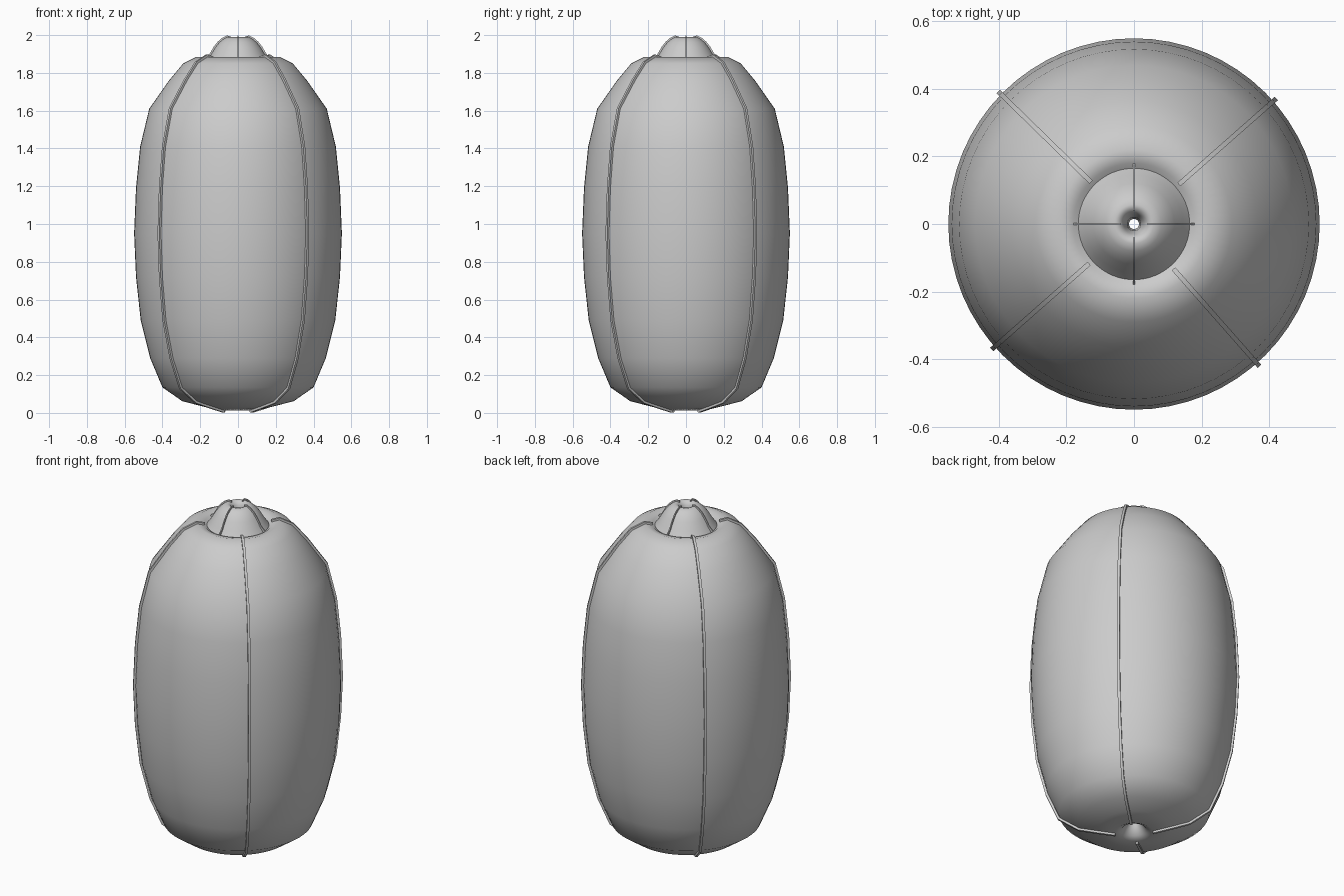
import bpy, bmesh
from math import sin, cos, pi, radians
from mathutils import Vector

if "Cube" in bpy.data.objects:
    bpy.data.objects.remove(bpy.data.objects["Cube"])


def finish(bm, name, angle):
    bmesh.ops.recalc_face_normals(bm, faces=bm.faces)
    me = bpy.data.meshes.new(name)
    bm.to_mesh(me)
    bm.free()
    ob = bpy.data.objects.new(name, me)
    bpy.context.collection.objects.link(ob)
    bpy.ops.object.select_all(action='DESELECT')
    ob.select_set(True)
    bpy.context.view_layer.objects.active = ob
    bpy.ops.object.shade_smooth_by_angle(angle=radians(angle))
    return ob


def lathe(name, profile, closed=False, n=64):
    bm = bmesh.new()
    rings = [[bm.verts.new((r * cos(2 * pi * i / n), r * sin(2 * pi * i / n), z))
              for i in range(n)] for r, z in profile]
    pairs = list(zip(rings, rings[1:]))
    if closed:
        pairs.append((rings[-1], rings[0]))
    for a, b in pairs:
        for i in range(n):
            j = (i + 1) % n
            bm.faces.new((a[i], a[j], b[j], b[i]))
    return finish(bm, name, 60)


def rib(name, path, azimuth, w, lift, depth):
    """Thin rectangular strip following a profile, raised along its outward normal."""
    out = Vector((cos(azimuth), sin(azimuth), 0))
    side = Vector((-out.y, out.x, 0))
    pts = [Vector(p) for p in path]
    bm = bmesh.new()
    rings = []
    for k, p in enumerate(pts):
        t = (pts[min(k + 1, len(pts) - 1)] - pts[max(k - 1, 0)]).normalized()
        nrm = Vector((t.y, -t.x))
        ring = []
        for s, h in ((-1, -depth), (1, -depth), (1, lift), (-1, lift)):
            q = p + nrm * h
            ring.append(bm.verts.new(out * q.x + side * s * w / 2 + Vector((0, 0, q.y))))
        rings.append(ring)
    for a, b in zip(rings, rings[1:]):
        for i in range(4):
            j = (i + 1) % 4
            bm.faces.new((a[i], a[j], b[j], b[i]))
    bm.faces.new(rings[0])
    bm.faces.new(rings[-1])
    return finish(bm, name, 40)


# Body: barrel shape, dimpled at both poles, with a narrow central channel
outer = [(0.10, 0.013), (0.19, 0.035), (0.295, 0.062), (0.40, 0.135), (0.465, 0.29),
         (0.515, 0.49), (0.54, 0.72), (0.55, 0.95), (0.54, 1.19), (0.518, 1.41),
         (0.47, 1.61), (0.365, 1.76), (0.29, 1.85), (0.22, 1.885), (0.18, 1.875)]
body = [(0.018, 0.16), (0.035, 0.07), (0.065, 0.03)] + outer + \
       [(0.12, 1.82), (0.06, 1.74), (0.018, 1.62)]
lathe("body", body, closed=True)

# Cap: small flared bell with a hole in the middle
cap_outer = [(0.165, 1.865), (0.145, 1.893), (0.12, 1.935), (0.10, 1.96), (0.08, 1.977), (0.058, 1.989),
             (0.042, 1.985)]
lathe("cap", cap_outer + [(0.03, 1.965), (0.02, 1.92), (0.015, 1.84)])

# Four seams running down the body
for i, a in enumerate((41.4, 135.7, 221.4, 311.4)):
    rib(f"body_seam_{i + 1}", outer, radians(a), 0.014, 0.012, 0.01)

# Four fine ribs on the cap
for i in range(4):
    rib(f"cap_rib_{i + 1}", [(0.175, 1.865)] + cap_outer[1:], i * pi / 2, 0.006, 0.009, 0.008)
